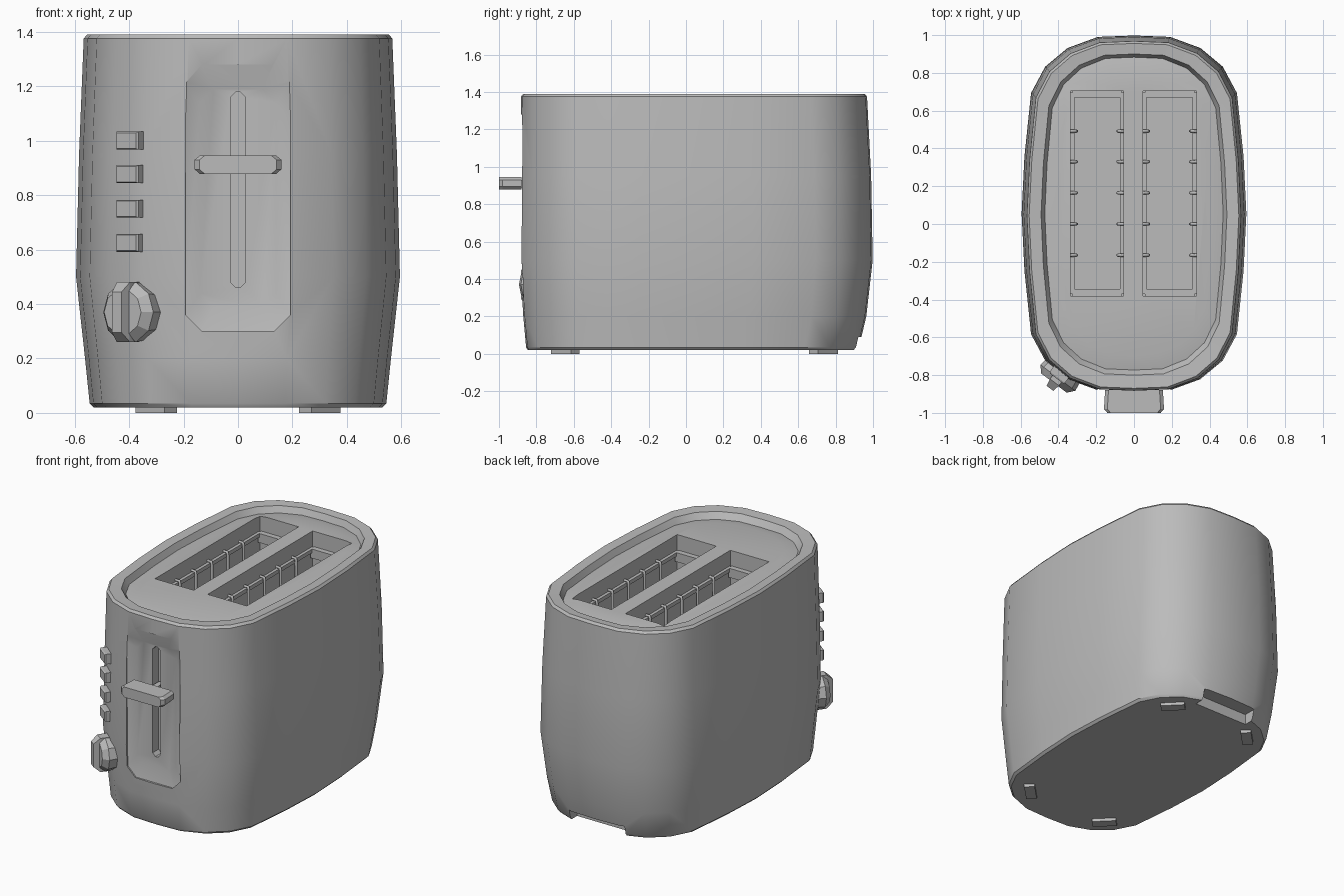
import bpy, bmesh, math
from mathutils import Vector, Matrix

if "Cube" in bpy.data.objects:
    bpy.data.objects.remove(bpy.data.objects["Cube"])

grey = bpy.data.materials.new("toaster_grey")
grey.diffuse_color = (0.5, 0.5, 0.5, 1)
grey.use_nodes = True
grey.node_tree.nodes["Principled BSDF"].inputs["Base Color"].default_value = grey.diffuse_color


def finish(obj, angle=30):
    bpy.ops.object.select_all(action='DESELECT')
    obj.select_set(True)
    bpy.context.view_layer.objects.active = obj
    bpy.ops.object.shade_smooth_by_angle(angle=math.radians(angle))


def loft(name, rings, matrix=None):
    """Skin a stack of equal-length rings and cap both ends."""
    bm = bmesh.new()
    loops = [[bm.verts.new(p) for p in r] for r in rings]
    n = len(loops[0])
    for a, b in zip(loops, loops[1:]):
        for i in range(n):
            j = (i + 1) % n
            bm.faces.new((a[i], a[j], b[j], b[i]))
    bm.faces.new(loops[0][::-1])
    bm.faces.new(loops[-1])
    if matrix:
        bm.transform(matrix)
    bmesh.ops.recalc_face_normals(bm, faces=bm.faces)
    me = bpy.data.meshes.new(name)
    bm.to_mesh(me)
    bm.free()
    me.materials.append(grey)
    obj = bpy.data.objects.new(name, me)
    bpy.context.collection.objects.link(obj)
    return obj


def box(name, lo, hi, matrix=None):
    def ring(z):
        return [(lo[0], lo[1], z), (hi[0], lo[1], z), (hi[0], hi[1], z), (lo[0], hi[1], z)]
    return loft(name, [ring(lo[2]), ring(hi[2])], matrix)


def octagon(hx, z0, z1, c, y):
    """Upright chamfered rectangle; y is a function of z."""
    pts = [(hx, z0 + c), (hx, z1 - c), (hx - c, z1), (c - hx, z1),
           (-hx, z1 - c), (-hx, z0 + c), (c - hx, z0), (hx - c, z0)]
    return [(x, y(z), z) for x, z in pts]


def cut(obj, cutter):
    mod = obj.modifiers.new("cut", 'BOOLEAN')
    mod.object, mod.operation, mod.solver = cutter, 'DIFFERENCE', 'EXACT'
    bpy.context.view_layer.objects.active = obj
    bpy.ops.object.modifier_apply(modifier=mod.name)
    bpy.data.objects.remove(cutter)


# Body: rounded plan outline scaled through a list of levels, ending in the recessed top panel
quarter = [(0, 1), (.32, .992), (.59, .93), (.79, .825), (.916, .677), (.975, .32), (1, 0)]
right = quarter + [(x, -y) for x, y in quarter[-2::-1]]
outline = right + [(-x, y) for x, y in right[-2:0:-1]]
levels = [(.02, .53, .035, .88), (.035, .545, .035, .89), (.2, .562, .047, .917),
          (.5, .595, .055, .943), (.95, .584, .052, .938), (1.375, .567, .043, .925),
          (1.39, .555, .043, .913), (1.385, .492, .05, .85), (1.345, .472, .055, .828),
          (1.36, .40, .055, .75)]
body = loft("body", [[(x * hx, cy + y * hy, z) for x, y in outline] for z, hx, cy, hy in levels])

# Bread slots
slots = [(-.335, -.055), (.047, .33)]
for x0, x1 in slots:
    cut(body, box("slot_cutter", (x0, -.38, .3), (x1, .705, 1.5)))

# Front dish, lever groove and the cord notch at the back
cut(body, loft("dish_cutter", [
    octagon(.193, .3, 1.28, .06, lambda z: -1.0),
    octagon(.193, .3, 1.28, .06, lambda z: -.862 - .016 * (z - .3)),
    octagon(.14, .39, 1.19, .05, lambda z: -.842)]))
cut(body, loft("groove_cutter", [octagon(.028, .46, 1.18, .02, lambda z, y=y: y) for y in (-1, -.78)]))
cut(body, box("notch_cutter", (-.2, .84, -.1), (.2, 1.2, .09)))
finish(body)

# Lever: flat handle with bevelled edges and a stem into the groove
lever = loft("lever_handle", [
    [(x, y, z) for x, y in ((-s, -.88), (-s - .006, -.98), (-s + .012, -1.0),
                            (s - .012, -1.0), (s + .006, -.98), (s, -.88))]
    for z, s in ((.878, .135), (.895, .153), (.93, .153), (.945, .135))])
finish(lever)
box("lever_stem", (-.018, -.89, .89), (.018, -.79, .93))

# Controls on the front left corner share a frame: local z points out of the corner
out = Vector((-.6, -.8, 0)).normalized()
side = Vector((0, 0, 1)).cross(out)


def corner_frame(x, y, z):
    m = Matrix((side, (0, 0, 1), out)).transposed().to_4x4()
    m.translation = (x, y, z)
    return m


# Push buttons
for i, z in enumerate((1.0, .877, .75, .625)):
    rings = [[(sx * a, sy * b, d) for sx, sy in ((-1, -1), (1, -1), (1, 1), (-1, 1))]
             for a, b, d in ((.05, .033, -.04), (.05, .033, .018), (.044, .028, .026))]
    loft("button_%d" % (i + 1), rings, corner_frame(-.395, -.797, z))

# Browning knob: faceted disc plus a grip ridge
knob_m = corner_frame(-.385, -.79, .37)
knob = loft("knob", [[(r * math.cos(t * math.tau / 10), r * math.sin(t * math.tau / 10), d)
                      for t in range(10)]
                     for r, d in ((.105, -.05), (.115, .03), (.085, .065))], knob_m)
finish(knob, 25)
ridge = [[(-.03, -.11, d0), (.03, -.11, d0), (.03, .11, d0), (-.03, .11, d0)] for d0 in (0, .06)]
ridge.append([(-.022, -.075, .1), (.022, -.075, .1), (.022, .075, .1), (-.022, .075, .1)])
loft("knob_grip", ridge, knob_m)

# Guard wires, rails and end frames inside each slot
for n, (x0, x1) in enumerate(slots):
    for wall, d in ((x0, 1), (x1, -1)):
        curve = bpy.data.curves.new("guard_wires_%d" % n, 'CURVE')
        curve.dimensions = '3D'
        curve.bevel_depth, curve.bevel_resolution = .009, 1
        for y in (-.165, 0, .165, .33, .492):
            sp = curve.splines.new('POLY')
            path = [(wall - .005 * d, y, 1.27), (wall + .025 * d, y, 1.27),
                    (wall + .03 * d, y, 1.25), (wall + .03 * d, y, .31)]
            sp.points.add(len(path) - 1)
            for p, co in zip(sp.points, path):
                p.co = (*co, 1)
        curve.materials.append(grey)
        bpy.context.collection.objects.link(bpy.data.objects.new("guard_wires_%d" % n, curve))
        xs = sorted((wall, wall + .02 * d))
        box("guard_rail_%d" % n, (xs[0], -.37, 1.235), (xs[1], .695, 1.26))
    for y0, y1 in ((-.38, -.345), (.67, .705)):
        box("slot_end_frame_%d" % n, (x0 + .01, y0, 1.2), (x1 - .01, y1, 1.26))

# Four feet set diagonally under the corners
for sx in (-1, 1):
    for y, sy in ((-.645, -1), (.735, 1)):
        m = Matrix.Translation((sx * .3, y, 0)) @ Matrix.Rotation(-sx * sy * math.radians(45), 4, 'Z')
        box("foot", (-.075, -.033, 0), (.075, .033, .03), m)
